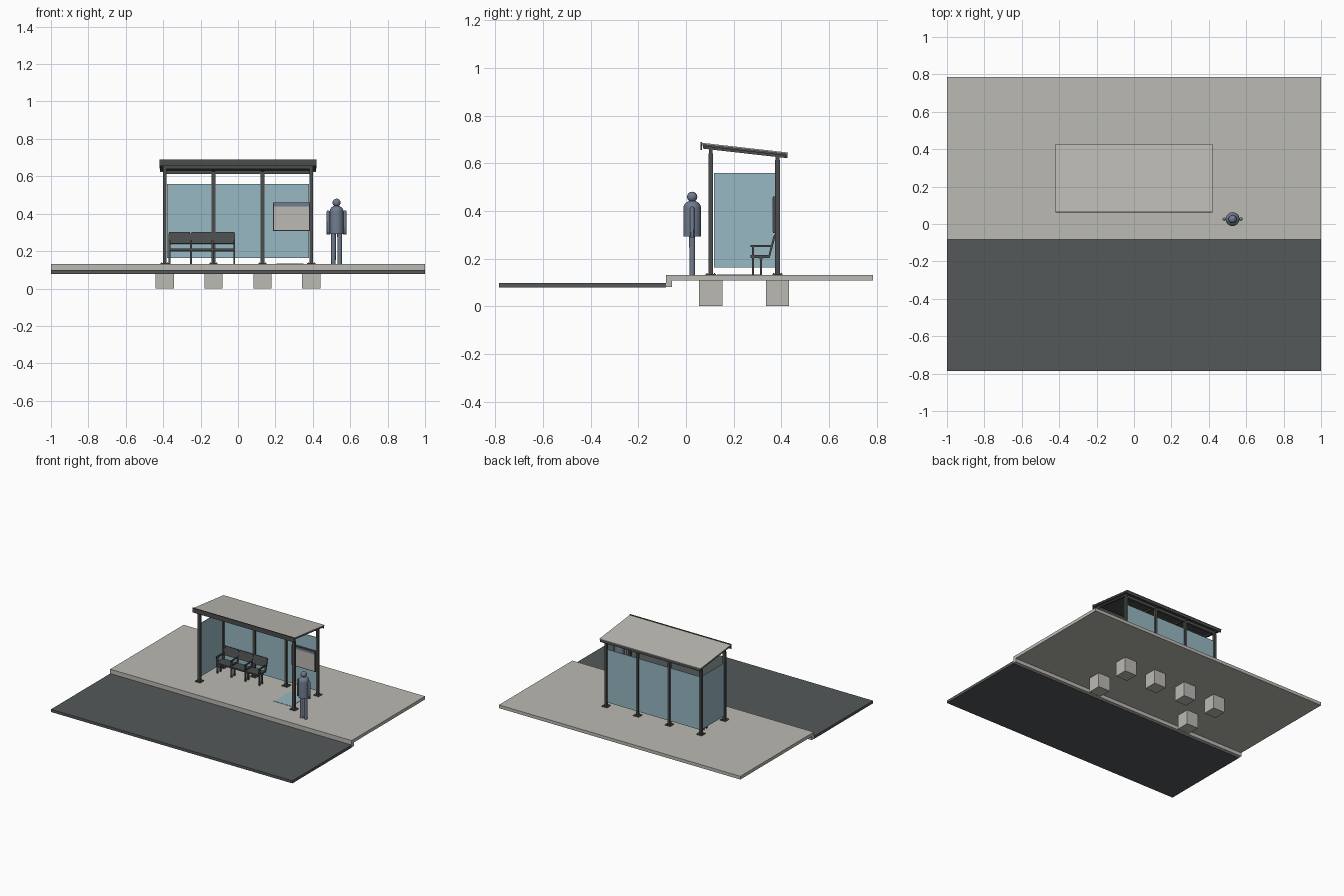
import bpy, bmesh, math
from mathutils import Vector

if "Cube" in bpy.data.objects:
    bpy.data.objects.remove(bpy.data.objects["Cube"])


def material(name, rgb):
    m = bpy.data.materials.new(name)
    m.diffuse_color = (*rgb, 1)
    m.use_nodes = True
    m.node_tree.nodes["Principled BSDF"].inputs["Base Color"].default_value = m.diffuse_color
    return m


CONCRETE = material("pale concrete", (0.50, 0.49, 0.45))
ASPHALT = material("dark asphalt", (0.09, 0.098, 0.102))
METAL = material("charcoal metal", (0.07, 0.074, 0.072))
GLASS = material("blue glass", (0.31, 0.48, 0.54))
SLATE = material("slate blue", (0.16, 0.20, 0.27))


def finish(name, bm, mat, smooth=False):
    bmesh.ops.recalc_face_normals(bm, faces=bm.faces)
    me = bpy.data.meshes.new(name)
    bm.to_mesh(me)
    bm.free()
    ob = bpy.data.objects.new(name, me)
    bpy.context.collection.objects.link(ob)
    me.materials.append(mat)
    if smooth:
        bpy.ops.object.select_all(action='DESELECT')
        ob.select_set(True)
        bpy.context.view_layer.objects.active = ob
        bpy.ops.object.shade_smooth_by_angle()
    return ob


def box(name, x, y, z, mat):
    """Box from (min, max) ranges."""
    bm = bmesh.new()
    bmesh.ops.create_cube(bm, size=1)
    for v in bm.verts:
        v.co = Vector([(r[0] + r[1]) / 2 + c * (r[1] - r[0])
                       for r, c in zip((x, y, z), v.co)])
    return finish(name, bm, mat)


def around(c, w):
    return (c - w / 2, c + w / 2)


def prism(name, profile, x, mat):
    """Extrude a (y, z) outline along x."""
    bm = bmesh.new()
    f = bm.faces.new([bm.verts.new((x[0], y, z)) for y, z in profile])
    g = bmesh.ops.extrude_face_region(bm, geom=[f])["geom"]
    bmesh.ops.translate(bm, vec=(x[1] - x[0], 0, 0),
                        verts=[v for v in g if isinstance(v, bmesh.types.BMVert)])
    return finish(name, bm, mat)


def lathe(name, profile, x, y, mat, n=20):
    """Spin an (r, z) outline about a vertical axis."""
    bm = bmesh.new()
    vs = [bm.verts.new((r, 0, z)) for r, z in profile]
    es = [bm.edges.new(p) for p in zip(vs, vs[1:])]
    bmesh.ops.spin(bm, geom=vs + es, cent=(0, 0, 0), axis=(0, 0, 1),
                   angle=math.tau, steps=n)
    bmesh.ops.remove_doubles(bm, verts=bm.verts, dist=1e-5)
    bmesh.ops.translate(bm, vec=(x, y, 0), verts=bm.verts)
    return finish(name, bm, mat, True)


def dome(r, base, height, steps=6):
    return [(r * math.cos(a), base + height * math.sin(a))
            for a in (i * math.pi / 2 / steps for i in range(steps + 1))]


# Ground: road, and pavement with a kerb lip
G = 0.131
box("road", (-1, 1), (-0.785, -0.084), (0.078, 0.098), ASPHALT)
prism("pavement", [(-0.084, 0.08), (-0.058, 0.08), (-0.058, 0.107),
                   (0.785, 0.107), (0.785, G), (-0.084, G)], (-1, 1), CONCRETE)

# Posts with base plates, bolts and footings
FRONT_Y, REAR_Y = 0.104, 0.384
XS = (-0.392, -0.131, 0.131, 0.392)
places = [(x, REAR_Y, 0.613) for x in XS] + [(x, FRONT_Y, 0.64) for x in (XS[0], XS[3])]
for x, y, top in places:
    box("post", around(x, 0.019), around(y, 0.019), (G, top), METAL)
    box("base_plate", around(x, 0.044), around(y, 0.044), (G, G + 0.005), METAL)
    box("footing", around(x, 0.098), around(y, 0.098), (0, 0.108), CONCRETE)
    for sx in (-1, 1):
        for sy in (-1, 1):
            box("bolt", around(x + sx * 0.016, 0.005), around(y + sy * 0.016, 0.005),
                (G + 0.005, G + 0.008), METAL)

# Beams along the tops of the posts
box("front_beam", (-0.4, 0.4), around(FRONT_Y, 0.016), (0.638, 0.66), METAL)
box("rear_beam", (-0.4, 0.4), around(REAR_Y, 0.016), (0.612, 0.632), METAL)


# Sloping roof: pale sheet on a dark deck with rafters and fascia
def slope(y):
    return 0.686 - (y - 0.065) * 0.113


def sloped(name, y, drop, x, mat):
    a, b = drop
    prism(name, [(y[0], slope(y[0]) - b), (y[1], slope(y[1]) - b),
                 (y[1], slope(y[1]) - a), (y[0], slope(y[0]) - a)], x, mat)


sloped("roof_sheet", (0.067, 0.428), (0, 0.004), (-0.419, 0.419), CONCRETE)
sloped("roof_deck", (0.069, 0.424), (0.004, 0.014), (-0.417, 0.417), METAL)
for x in XS:
    sloped("rafter", (0.072, 0.42), (0.014, 0.024), around(x, 0.014), METAL)
box("front_fascia", (-0.42, 0.42), (0.061, 0.068), (0.656, 0.69), METAL)
sloped("rear_fascia", (0.418, 0.425), (0.004, 0.023), (-0.417, 0.417), METAL)

# Glass: three rear panels and the left end; the right end is open
GZ = (0.163, 0.56)
for a, b in zip(XS, XS[1:]):
    box("rear_glass", (a + 0.012, b - 0.012), around(REAR_Y, 0.006), GZ, GLASS)
box("end_glass", around(XS[0], 0.006), (0.117, 0.373), GZ, GLASS)

# Blue floor panel for a waiting space
box("floor_marking", (0.205, 0.35), (0.13, 0.31), (G, G + 0.002), GLASS)

# Notice board on the right rear panel
box("notice_frame", (0.188, 0.385), (0.366, 0.381), (0.308, 0.46), METAL)
box("notice_sheet", (0.193, 0.38), (0.363, 0.367), (0.314, 0.438), CONCRETE)
box("notice_header", (0.193, 0.38), (0.363, 0.367), (0.438, 0.456), SLATE)

# Bench of three seats with legs and armrests
X0, STEP = -0.372, 0.119
for i in range(3):
    span = (X0 + i * STEP + 0.004, X0 + (i + 1) * STEP - 0.004)
    box("seat", span, (0.27, 0.35), (0.203, 0.214), METAL)
    prism("backrest", [(0.354, 0.240), (0.361, 0.238), (0.377, 0.300), (0.370, 0.302)],
          span, METAL)
box("seat_rail", (X0, X0 + 3 * STEP), around(0.315, 0.014), (0.197, 0.205), METAL)
for i in range(4):
    x = around(X0 + 0.005 + i * (3 * STEP - 0.01) / 3, 0.01)
    box("bench_leg", x, around(0.315, 0.01), (G, 0.205), METAL)
    box("front_leg", x, around(0.282, 0.008), (G, 0.25), METAL)
    box("armrest", x, (0.27, 0.36), (0.249, 0.256), METAL)
    prism("back_support", [(0.344, 0.204), (0.352, 0.204), (0.375, 0.295),
                           (0.367, 0.295)], x, METAL)

# Standing figure
PX, PY = 0.527, 0.026
lathe("torso", [(0, 0.292), (0.037, 0.292)] + dome(0.037, 0.412, 0.032), PX, PY, SLATE)
lathe("neck", [(0.011, 0.43), (0.011, 0.455)], PX, PY, SLATE)
lathe("head", [(0.0215 * math.sin(a), 0.459 - 0.0215 * math.cos(a))
               for a in (i * math.pi / 12 for i in range(13))], PX, PY, SLATE)
for s in (-1, 1):
    lathe("leg", [(0, G), (0.012, G), (0.013, 0.3), (0, 0.3)],
          PX + s * 0.0165, PY, SLATE, 14)
    lathe("arm", [(0, 0.288), (0.009, 0.288)] + dome(0.009, 0.408, 0.01, 4),
          PX + s * 0.0445, PY, SLATE, 12)
